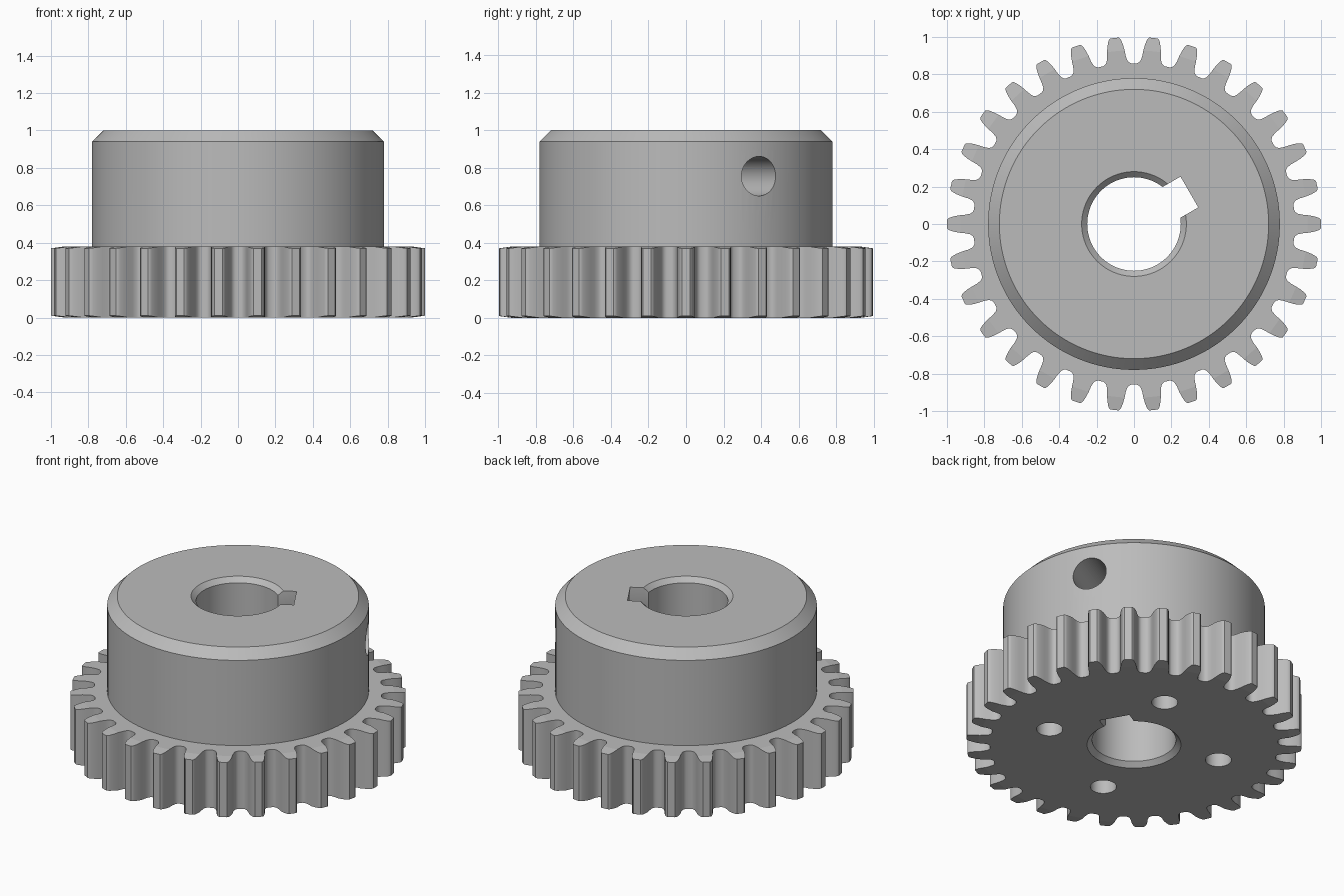
import bpy, bmesh, math
from mathutils import Matrix

if "Cube" in bpy.data.objects:
    bpy.data.objects.remove(bpy.data.objects["Cube"])

TEETH = 30
GEAR_H, TOP = 0.38, 1.0
KEY_ANGLE = math.radians(30)

grey = bpy.data.materials.new("steel grey")
grey.diffuse_color = (0.5, 0.5, 0.5, 1)
grey.use_nodes = True
grey.node_tree.nodes["Principled BSDF"].inputs["Base Color"].default_value = grey.diffuse_color


def finish(bm, name):
    bmesh.ops.recalc_face_normals(bm, faces=bm.faces)
    me = bpy.data.meshes.new(name)
    bm.to_mesh(me)
    bm.free()
    me.materials.append(grey)
    ob = bpy.data.objects.new(name, me)
    bpy.context.collection.objects.link(ob)
    return ob


def lathe(name, profile, n=96):
    """Closed solid of revolution from (radius, z) pairs."""
    bm = bmesh.new()
    rings = [[bm.verts.new((r * math.cos(2 * math.pi * i / n),
                            r * math.sin(2 * math.pi * i / n), z))
              for i in range(n)] for r, z in profile]
    for a, b in zip(rings, rings[1:]):
        for i in range(n):
            j = (i + 1) % n
            bm.faces.new((a[i], a[j], b[j], b[i]))
    bm.faces.new(rings[0][::-1])
    bm.faces.new(rings[-1])
    return finish(bm, name)


def boolean(target, other, op):
    m = target.modifiers.new("cut", "BOOLEAN")
    m.operation, m.solver, m.object = op, "EXACT", other
    bpy.context.view_layer.objects.active = target
    bpy.ops.object.modifier_apply(modifier=m.name)
    bpy.data.objects.remove(other)


# Toothed wheel: half tooth (radius, half width) from root to tip
half = [(0.859, 0.076), (0.864, 0.065), (0.875, 0.056), (0.90, 0.050),
        (0.93, 0.047), (0.96, 0.042), (0.983, 0.035), (0.994, 0.030), (1.0, 0.022)]
TIP_START = 0.93                      # tooth ends slope gently beyond this radius
tooth = [(r, -w) for r, w in half] + [(r, w) for r, w in reversed(half)]
bm = bmesh.new()
low, high, tips = [], [], []
for t in range(TEETH):
    tip = []
    for r, w in tooth:
        a = 2 * math.pi * t / TEETH + w / r
        drop = max(0, r - TIP_START) * 0.14
        x, y = r * math.cos(a), r * math.sin(a)
        low.append(bm.verts.new((x, y, drop)))
        high.append(bm.verts.new((x, y, GEAR_H - drop)))
        if r >= TIP_START:
            tip.append(len(low) - 1)
    tips.append(tip)
inner = set(i for tip in tips for i in tip[1:-1])
for ring in (low, high):
    bm.faces.new([v for i, v in enumerate(ring) if i not in inner])
    for tip in tips:
        bm.faces.new([ring[i] for i in tip])
for i in range(len(low)):
    j = (i + 1) % len(low)
    bm.faces.new((low[i], low[j], high[j], high[i]))
gear = finish(bm, "spur_gear")

# Hub with chamfered rim
boolean(gear, lathe("hub", [(0.78, 0.2), (0.78, 0.94), (0.72, TOP)], 128), "UNION")

# Bore with chamfer at both ends
boolean(gear, lathe("bore_cutter", [(0.33, -0.05), (0.25, 0.03), (0.25, 0.97),
                                    (0.33, 1.05)]), "DIFFERENCE")

# Keyway
bm = bmesh.new()
bmesh.ops.create_cube(bm, size=1, matrix=Matrix.Rotation(KEY_ANGLE, 4, "Z")
                      @ Matrix.Translation((0.192, 0, 0.5))
                      @ Matrix.Diagonal((0.30, 0.19, 1.4, 1)))
boolean(gear, finish(bm, "keyway_cutter"), "DIFFERENCE")

# Set screw hole, running out radially over the keyway
screw = lathe("screw_cutter", [(0.105, 0.15), (0.105, 0.95)], 64)
screw.data.transform(Matrix.Translation((0, 0, 0.755)) @ Matrix.Rotation(KEY_ANGLE, 4, "Z")
                     @ Matrix.Rotation(math.pi / 2, 4, "Y"))
boolean(gear, screw, "DIFFERENCE")

# Four blind holes in the underside
for k in range(4):
    a = math.radians(70 + 90 * k)
    hole = lathe("mount_hole_cutter", [(0.078, -0.1), (0.078, 0.4)], 48)
    hole.data.transform(Matrix.Translation((0.535 * math.cos(a), 0.535 * math.sin(a), 0)))
    boolean(gear, hole, "DIFFERENCE")

# Smooth round walls, flat end faces
bpy.ops.object.select_all(action="DESELECT")
gear.select_set(True)
bpy.context.view_layer.objects.active = gear
bpy.ops.object.shade_smooth_by_angle(angle=math.radians(32))
for p in gear.data.polygons:
    if abs(p.normal.z) > 0.9:
        p.use_smooth = False
